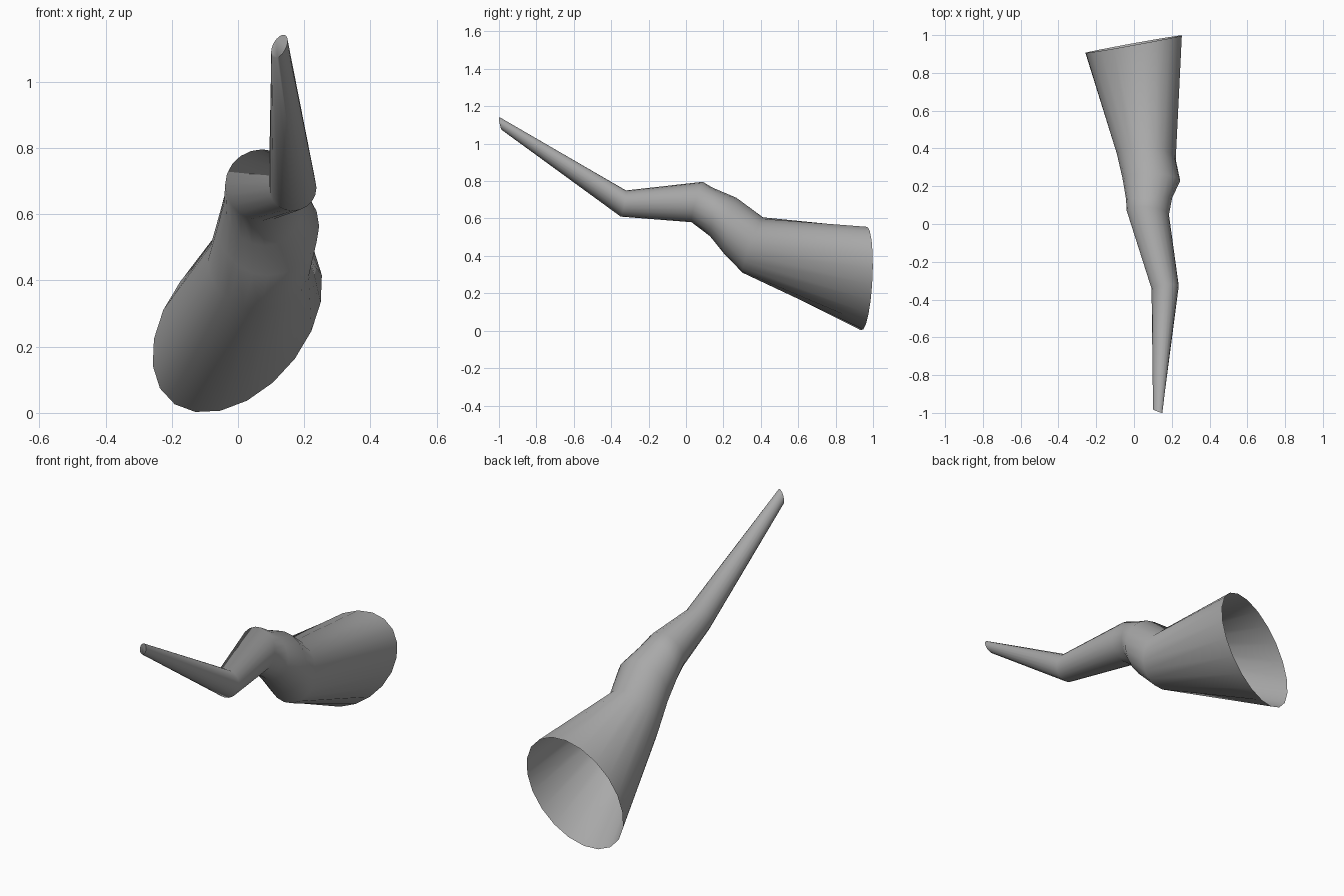
import bpy, bmesh
from math import cos, sin, pi, radians

cube = bpy.data.objects.get("Cube")
if cube:
    bpy.data.objects.remove(cube, do_unlink=True)

SIDES = 20

# Flat grey material
grey = bpy.data.materials.new("mid_grey")
grey.use_nodes = True
colour = (0.4, 0.4, 0.4, 1.0)
grey.diffuse_color = colour
grey.node_tree.nodes["Principled BSDF"].inputs["Base Color"].default_value = colour

# Cross-sections from tip to mouth:
# centre, half width, half height, skew, lean of y along x and along z
sections = [
    ((0.125, -0.99, 1.107), 0.025, 0.035, 0.26, -0.3, -0.1),
    ((0.165, -0.335, 0.68), 0.072, 0.07, 0.0, 0.1, 0.2),
    ((0.073, 0.06, 0.688), 0.112, 0.108, 0.0, -0.1, 0.28),
    ((0.08, 0.135, 0.635), 0.122, 0.13, 0.0, 0.04, 0.05),
    ((0.092, 0.235, 0.563), 0.153, 0.148, 0.0, -0.05, 0.23),
    ((0.065, 0.357, 0.458), 0.156, 0.148, 0.0, -0.1, 0.37),
    ((-0.002, 0.952, 0.279), 0.257, 0.278, 0.2, 0.19, -0.02),
]


def add_ring(bm, centre, half_w, half_h, skew, lean_x, lean_z):
    cx, cy, cz = centre
    ring = []
    for i in range(SIDES):
        t = 2 * pi * i / SIDES
        dx, dz = half_w * cos(t - skew), half_h * sin(t + skew)
        ring.append(bm.verts.new((cx + dx, cy + lean_x * dx + lean_z * dz, cz + dz)))
    return ring


# Bent tube: open wide mouth, closed narrow tip
bm = bmesh.new()
rings = [add_ring(bm, *s) for s in sections]
for a, b in zip(rings, rings[1:]):
    for i in range(SIDES):
        j = (i + 1) % SIDES
        bm.faces.new((a[i], b[i], b[j], a[j]))
bm.faces.new(rings[0])
bmesh.ops.recalc_face_normals(bm, faces=bm.faces)
# Make sure the tip cap faces forward, and the walls outward with it
bm.faces.ensure_lookup_table()
if bm.faces[-1].normal.y > 0:
    bmesh.ops.reverse_faces(bm, faces=bm.faces)

mesh = bpy.data.meshes.new("bent_tube")
bm.to_mesh(mesh)
bm.free()
mesh.materials.append(grey)
tube = bpy.data.objects.new("bent_tube", mesh)
bpy.context.collection.objects.link(tube)

# Smooth walls, crisp tip
bpy.ops.object.select_all(action="DESELECT")
tube.select_set(True)
bpy.context.view_layer.objects.active = tube
bpy.ops.object.shade_smooth_by_angle(angle=radians(50))
